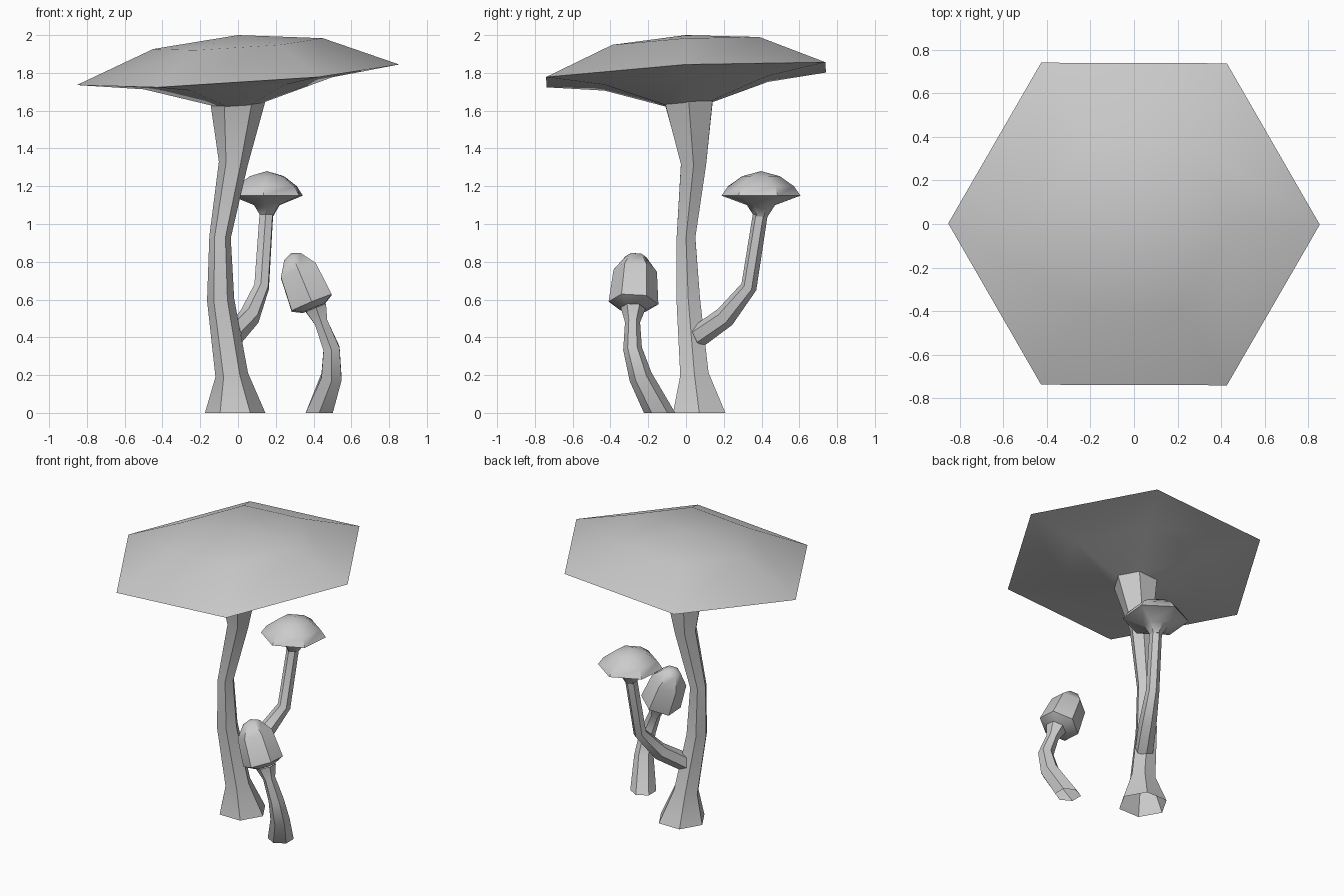
import bpy, math
from mathutils import Vector

if "Cube" in bpy.data.objects:
    bpy.data.objects.remove(bpy.data.objects["Cube"])

SIDES = 6


def loft(name, rings, turn=0, close_ends=False):
    """Skin six-sided rings given as (centre, radius, normal); radius 0 is a tip."""
    verts, faces, prev = [], [], None
    for centre, r, normal in rings:
        n = Vector(normal).normalized()
        u = (Vector((1, 0, 0)) - n * n.x).normalized()
        v = n.cross(u)
        count = SIDES if r > 0 else 1
        start = len(verts)
        for i in range(count):
            a = math.radians(turn) + i * math.tau / SIDES
            verts.append(Vector(centre) + r * (u * math.cos(a) + v * math.sin(a)))
        cur = [start + i % count for i in range(SIDES)]
        if prev:
            for i in range(SIDES):
                j = (i + 1) % SIDES
                quad = [prev[i], prev[j], cur[j], cur[i]]
                faces.append(list(dict.fromkeys(quad)))
        elif close_ends:
            faces.append(cur[::-1])
        prev = cur
    mesh = bpy.data.meshes.new(name)
    mesh.from_pydata(verts, [], faces)
    obj = bpy.data.objects.new(name, mesh)
    bpy.context.collection.objects.link(obj)
    bpy.ops.object.select_all(action='DESELECT')
    obj.select_set(True)
    bpy.context.view_layer.objects.active = obj
    bpy.ops.object.shade_smooth_by_angle(angle=math.radians(40))
    return obj


def stem(name, path, first, last, turn=0):
    """Bent open tube along (x, y, z, radius) points, with set end normals."""
    pts = [Vector(p[:3]) for p in path]
    rings = []
    for i, p in enumerate(path):
        if i == 0:
            n = first
        elif i == len(path) - 1:
            n = last
        else:
            n = (pts[i] - pts[i - 1]).normalized() + (pts[i + 1] - pts[i]).normalized()
        rings.append((pts[i], p[3], n))
    return loft(name, rings, turn)


def cap(name, base, axis, profile, turn=0):
    """Six-sided cap from (radius, height) points, underside first."""
    n = Vector(axis).normalized()
    loft(name, [(Vector(base) + n * h, r, n) for r, h in profile], turn, True)


# Large mushroom: wide flat cap on a curved stem
tilt = (-0.064, -0.053, 1)
stem("large_stem", [(-0.015, 0.07, 0, 0.16), (-0.033, 0.045, 0.2, 0.087),
                    (-0.092, 0.012, 0.6, 0.072), (-0.095, 0, 0.93, 0.057),
                    (-0.025, 0.04, 1.32, 0.077), (0, 0.015, 1.64, 0.145)],
     (0, 0, 1), tilt)
wide = [((0, 0, 1.63), 0.12, tilt), ((0, 0, 1.745), 0.5, tilt),
        ((0, 0, 1.79), 0.855, tilt), ((0, 0, 1.955), 0.45, tilt),
        ((0, 0, 2.0), 0, tilt)]
loft("large_cap", wide, 0, True)

# Small mushroom branching from the large stem
stem("branch_stem", [(-0.03, 0.065, 0.405, 0.06), (0.06, 0.207, 0.508, 0.057),
                     (0.125, 0.333, 0.667, 0.043), (0.15, 0.393, 1.05, 0.04)],
     (0.4, 0.9, 0.45), (0, 0, 1), 25)
cap("branch_cap", (0.153, 0.397, 0), (-0.0, 0.0, 1),
    [(0.036, 1.04), (0.075, 1.10), (0.21, 1.15), (0.175, 1.20),
     (0.10, 1.253), (0, 1.28)], 25)

# Separate bell mushroom leaning to the left
lean = (-0.38, 0.05, 0.92)
stem("bell_stem", [(0.43, -0.14, 0, 0.083), (0.495, -0.24, 0.19, 0.062),
                   (0.495, -0.283, 0.34, 0.05), (0.44, -0.283, 0.48, 0.04),
                   (0.413, -0.28, 0.555, 0.066)],
     (0, 0, 1), lean, 30)
cap("bell_cap", (0.39, -0.278, 0.582), lean,
    [(0.072, -0.03), (0.132, 0), (0.115, 0.185), (0.055, 0.265), (0, 0.285)], 30)
